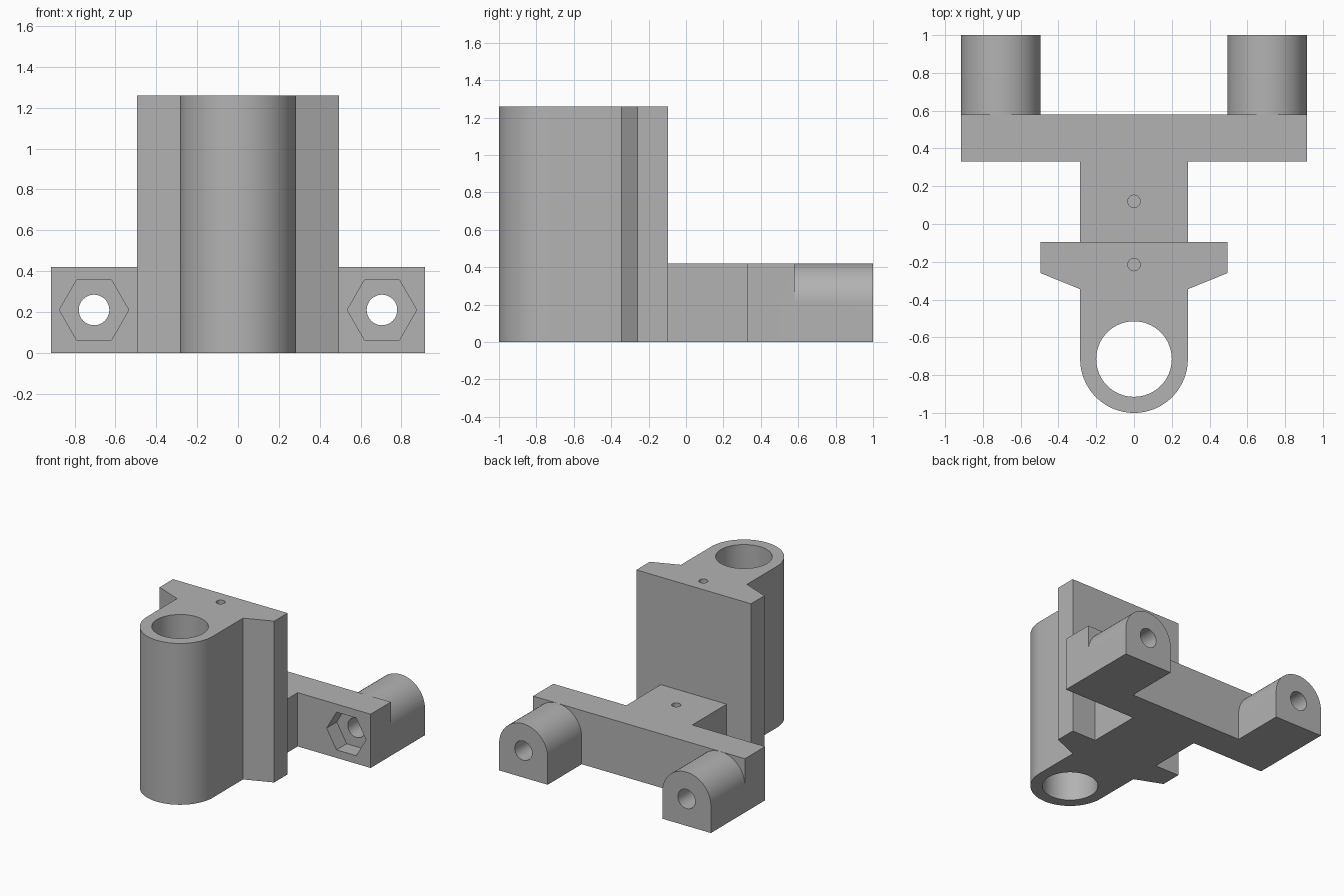
import bpy, bmesh
from math import pi, radians, cos, sin
from mathutils import Matrix, Vector

cube = bpy.data.objects.get("Cube")
if cube:
    bpy.data.objects.remove(cube, do_unlink=True)

grey = bpy.data.materials.new("plain grey")
grey.use_nodes = True
colour = (0.45, 0.45, 0.45, 1)
grey.diffuse_color = colour
grey.node_tree.nodes["Principled BSDF"].inputs["Base Color"].default_value = colour

# Shared dimensions
HEIGHT, BASE = 1.26, 0.42
HALF_W, BORE_Y = 0.285, -0.715
LUG_X, LUG_R = 0.705, 0.21


def arc(cx, cy, r, start, end, n):
    steps = [radians(start + (end - start) * i / n) for i in range(n + 1)]
    return [(cx + r * cos(a), cy + r * sin(a)) for a in steps]


def mirrored(half):
    """Close a right-hand outline with its reflection in x = 0."""
    return half + [(-x, y) for x, y in reversed(half) if abs(x) > 1e-5]


def prism(name, outline, place, low, high):
    """Extrude an outline from low to high using a point placement rule."""
    bm = bmesh.new()
    face = bm.faces.new([bm.verts.new(place(u, v, low)) for u, v in outline])
    new = bmesh.ops.extrude_face_region(bm, geom=[face])["geom"]
    shift = Vector(place(0, 0, high)) - Vector(place(0, 0, low))
    bmesh.ops.translate(bm, vec=shift,
                        verts=[g for g in new if isinstance(g, bmesh.types.BMVert)])
    bmesh.ops.recalc_face_normals(bm, faces=bm.faces)
    mesh = bpy.data.meshes.new(name)
    bm.to_mesh(mesh)
    bm.free()
    obj = bpy.data.objects.new(name, mesh)
    bpy.context.collection.objects.link(obj)
    mesh.materials.append(grey)
    return obj


def upright(u, v, w):
    return (u, v, w)


def lengthwise(u, v, w):
    return (u, w, v)


def circle(cx, cy, r, n):
    return arc(cx, cy, r, 0, 360, n)[:-1]


# Tall sleeve with tapered flanges
sleeve = arc(0, BORE_Y, HALF_W, -90, 0, 24)
sleeve += [(HALF_W, -0.345), (0.495, -0.26), (0.495, -0.095)]
bracket = prism("bracket", mirrored(sleeve), upright, 0, HEIGHT)

# T-shaped foot
foot = [(HALF_W, -0.2), (HALF_W, 0.33), (0.915, 0.33), (0.915, 0.58)]
joined = [prism("foot", mirrored(foot), upright, 0, BASE)]

# Bore and blind screw holes
cutters = [prism("bore", circle(0, BORE_Y, 0.2, 64), upright, -0.1, HEIGHT + 0.1)]
for y, top in ((-0.215, HEIGHT), (0.12, BASE)):
    cutters.append(prism("screw_hole", circle(0, y, 0.033, 24), upright, top - 0.25, top + 0.1))

# Round-topped lugs with bolt holes and hexagonal nut pockets
for side in (-1, 1):
    x = side * LUG_X
    lug = arc(x, LUG_R, LUG_R, 0, 180, 32) + [(x - LUG_R, 0), (x + LUG_R, 0)]
    joined.append(prism("lug", lug, lengthwise, 0.5, 1))
    cutters.append(prism("bolt_hole", circle(x, LUG_R, 0.075, 32), lengthwise, 0.2, 1.1))
    cutters.append(prism("nut_pocket", circle(x, LUG_R, 0.17, 6), lengthwise, 0.2, 0.455))

# Combine everything into one solid
for operation, parts in (("UNION", joined), ("DIFFERENCE", cutters)):
    for part in parts:
        part.hide_render = True
        mod = bracket.modifiers.new(part.name, "BOOLEAN")
        mod.operation, mod.solver, mod.object = operation, "EXACT", part

bpy.context.view_layer.update()
solid = bpy.data.meshes.new_from_object(bracket.evaluated_get(bpy.context.evaluated_depsgraph_get()))
bracket.modifiers.clear()
bracket.data = solid
for part in joined + cutters:
    bpy.data.objects.remove(part, do_unlink=True)

bpy.ops.object.select_all(action="DESELECT")
bracket.select_set(True)
bpy.context.view_layer.objects.active = bracket
bpy.ops.object.shade_smooth_by_angle(angle=radians(30))
